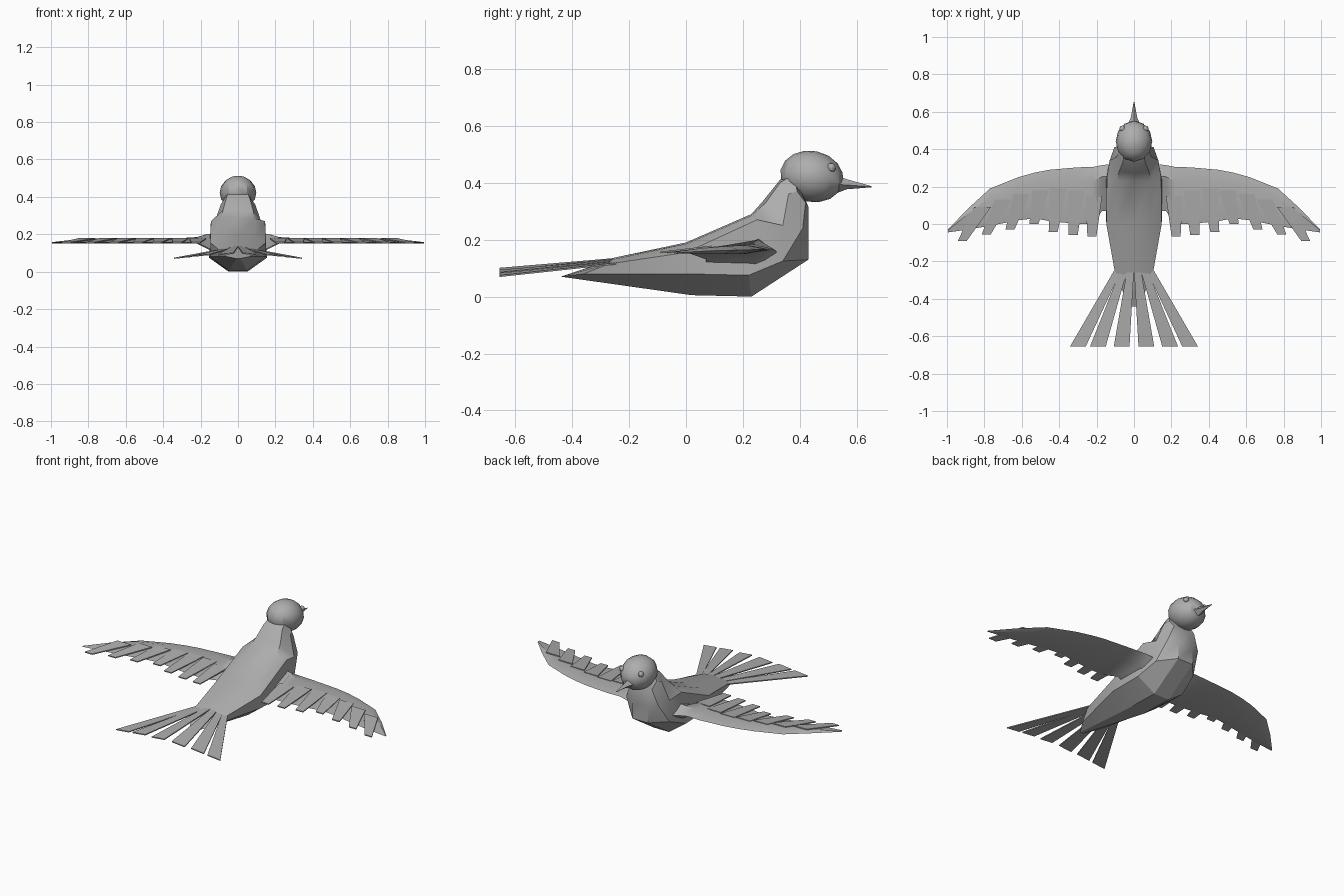
import bpy, bmesh, math
from mathutils import Vector, Matrix

if "Cube" in bpy.data.objects:
    bpy.data.objects.remove(bpy.data.objects["Cube"])

grey = bpy.data.materials.new("plain_grey")
grey.diffuse_color = (0.42, 0.42, 0.42, 1)
grey.use_nodes = True
grey.node_tree.nodes["Principled BSDF"].inputs["Base Color"].default_value = grey.diffuse_color

def finish(name, bm, angle=28):
    bmesh.ops.recalc_face_normals(bm, faces=bm.faces[:])
    me = bpy.data.meshes.new(name)
    bm.to_mesh(me)
    bm.free()
    ob = bpy.data.objects.new(name, me)
    bpy.context.collection.objects.link(ob)
    me.materials.append(grey)
    bpy.ops.object.select_all(action='DESELECT')
    ob.select_set(True)
    bpy.context.view_layer.objects.active = ob
    bpy.ops.object.shade_smooth_by_angle(angle=math.radians(angle))
    return ob

def loft(bm, rings):
    vs = [[bm.verts.new(p) for p in r] for r in rings]
    n = len(vs[0])
    for a, b in zip(vs, vs[1:]):
        for i in range(n):
            bm.faces.new((a[i], a[(i + 1) % n], b[(i + 1) % n], b[i]))
    bm.faces.new(vs[0])
    bm.faces.new(vs[-1])

def feather(bm, root, tip, wr, wt, t=0.003, roll=0.0):
    # tapered flat strip; roll drops the outer side
    rings = []
    for c, w in ((root, wr), (tip, wt)):
        x, y, z = c
        d = w * roll
        rings.append([(x - w, y, z + d + t), (x + w, y, z - d + t),
                      (x + w, y, z - d - t), (x - w, y, z + d - t)])
    loft(bm, rings)

# body and neck: half sections from spine to belly, mirrored into rings
half = [
    [(0, -.26, .135), (.06, -.26, .13), (.10, -.27, .115), (.06, -.36, .08), (.01, -.44, .07)],
    [(0, 0, .19), (.09, 0, .185), (.148, 0, .155), (.148, 0, .08), (.05, .02, .005)],
    [(0, .23, .29), (.09, .23, .285), (.145, .25, .27), (.155, .22, .075), (.05, .23, 0)],
    [(0, .27, .335), (.08, .28, .33), (.13, .34, .25), (.13, .34, .125), (.05, .43, .13)],
    [(0, .33, .41), (.06, .33, .40), (.092, .36, .36), (.105, .41, .24), (.05, .43, .225)],
    [(0, .38, .44), (.05, .38, .43), (.08, .39, .37), (.07, .42, .33), (.03, .43, .315)],
]
bm = bmesh.new()
loft(bm, [h + [(-x, y, z) for x, y, z in reversed(h[1:])] for h in half])
finish("body", bm)

# head
bm = bmesh.new()
bmesh.ops.create_uvsphere(bm, u_segments=12, v_segments=8, radius=1,
    matrix=Matrix.Translation((0, .442, .422)) @ Matrix.Rotation(math.radians(-12), 4, 'X')
    @ Matrix.Diagonal((.098, .112, .09, 1)))
finish("head", bm)

# beak
bm = bmesh.new()
loft(bm, [[(s * x, y, z) for s, x, y, z in ((0, 0, y0, zt), (1, w, y0, zm), (0, 0, y0, zb), (-1, w, y0, zm))]
          for y0, zt, zm, zb, w in ((.52, .43, .395, .36, .042), (.565, .412, .392, .377, .018),
                                    (.652, .388, .386, .384, .002))])
finish("beak", bm)

# eyes
for s, side in ((1, "right"), (-1, "left")):
    bm = bmesh.new()
    bmesh.ops.create_uvsphere(bm, u_segments=10, v_segments=6, radius=.016,
                              matrix=Matrix.Translation((s * .062, .51, .453)))
    finish(side + "_eye", bm)

# wings: stations of span, leading edge, trailing edge, top height, bottom height
stations = [(.12, .32, .07, .205, .10), (.17, .315, .07, .20, .125), (.22, .305, 0, .185, .15),
            (.30, .303, 0, .18, .15), (.45, .29, .015, .18, .15), (.53, .275, .03, .18, .15),
            (.62, .25, .02, .18, .15), (.77, .19, -.01, .177, .15), (.89, .08, -.03, .17, .151),
            (.995, -.03, -.045, .157, .152)]
# feathers: root x, root y, tip x, tip y
quills = [(.215, .15, .225, -.067), (.31, .18, .325, -.06), (.405, .19, .432, -.042),
          (.50, .18, .535, 0), (.60, .16, .663, -.03), (.70, .13, .79, -.055), (.81, .09, .918, -.09)]
for s, side in ((1, "right"), (-1, "left")):
    bm = bmesh.new()
    loft(bm, [[(s * x, le, (zt + zb) / 2), (s * x, le - (le - te) * .25, zt),
               (s * x, te, zb + .006), (s * x, le - (le - te) * .3, zb)]
              for x, le, te, zt, zb in stations])
    finish(side + "_wing", bm)
    bm = bmesh.new()
    for rx, ry, tx, ty in quills:
        feather(bm, (s * rx, ry, .176), (s * tx, ty, .155), .045, .024)
    finish(side + "_wing_feathers", bm)

# tail fan
bm = bmesh.new()
for s in (1, -1):
    for rx, tx, z in ((.018, .066, .094), (.052, .193, .087), (.083, .30, .076)):
        feather(bm, (s * rx, -.24, .135 - rx * .2), (s * tx, -.655, z), .018, .042, .003, s * .1)
finish("tail_feathers", bm)
